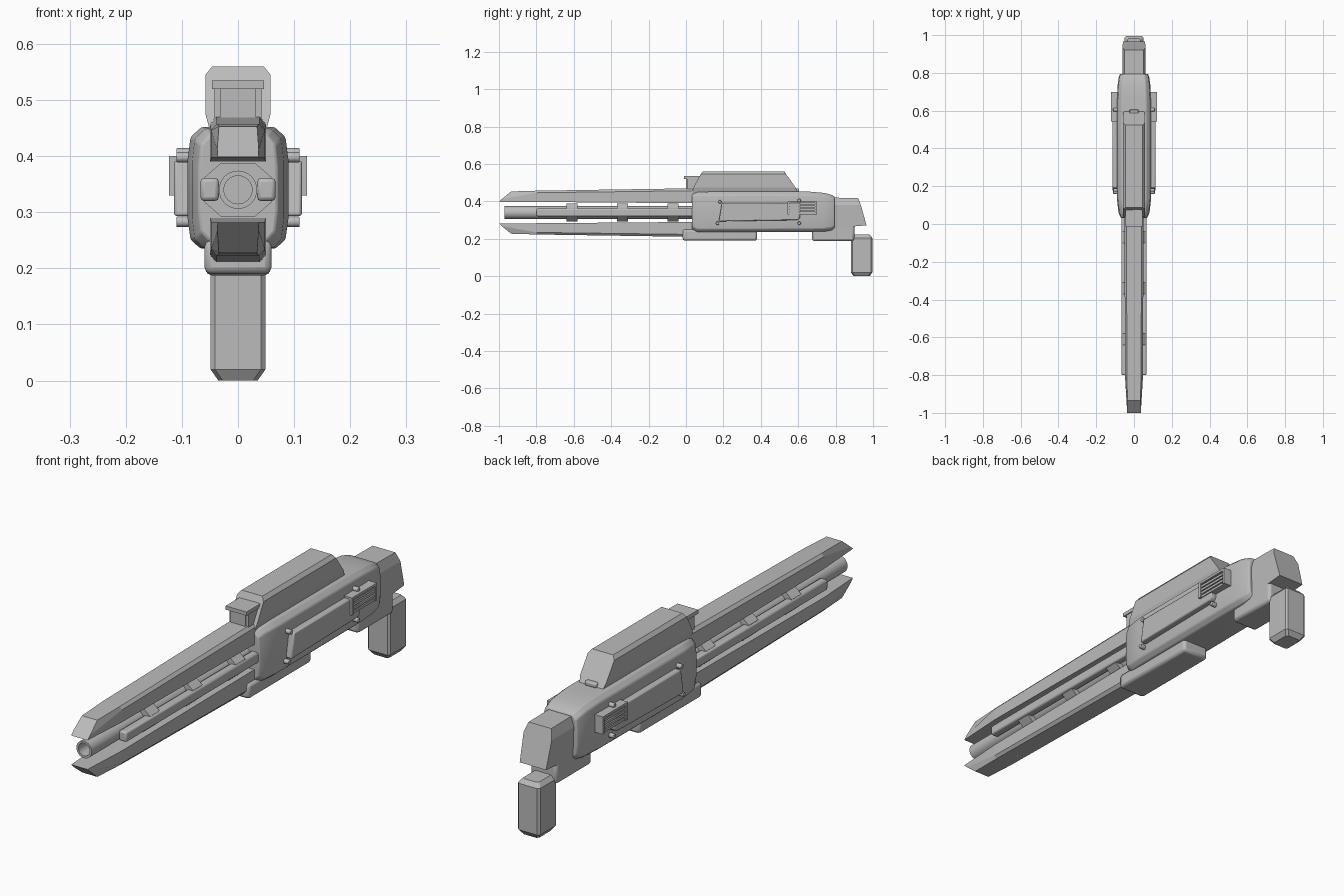
import bpy, bmesh, math
from mathutils import Matrix, Vector

old = bpy.data.objects.get("Cube")
if old:
    bpy.data.objects.remove(old)

grey = bpy.data.materials.new("plain_grey")
grey.use_nodes = True
GREY = (0.5, 0.5, 0.5, 1)
grey.diffuse_color = GREY
grey.node_tree.nodes["Principled BSDF"].inputs["Base Color"].default_value = GREY


def finish(name, bm, bevel=0, segments=2, smooth=True):
    bmesh.ops.recalc_face_normals(bm, faces=bm.faces)
    mesh = bpy.data.meshes.new(name)
    bm.to_mesh(mesh)
    bm.free()
    mesh.materials.append(grey)
    ob = bpy.data.objects.new(name, mesh)
    bpy.context.scene.collection.objects.link(ob)
    if bevel:
        mod = ob.modifiers.new("Bevel", "BEVEL")
        mod.width = bevel
        mod.segments = segments
        mod.limit_method = "ANGLE"
        mod.angle_limit = math.radians(25)
    if smooth:
        bpy.ops.object.select_all(action="DESELECT")
        ob.select_set(True)
        bpy.context.view_layer.objects.active = ob
        bpy.ops.object.shade_smooth_by_angle(angle=math.radians(30))
    return ob


def box(name, x, y, z, bevel=0, segments=2):
    """Box from (min, max) ranges."""
    bm = bmesh.new()
    bmesh.ops.create_cube(bm, size=1)
    for v in bm.verts:
        v.co = Vector([(a + b) / 2 + c * (b - a) for c, (a, b) in zip(v.co, (x, y, z))])
    return finish(name, bm, bevel, segments, bevel > 0)


def loft(name, stations, bevel=0, segments=2, smooth=False):
    """Skin half sections of (x, y, z), each mirrored across x."""
    bm = bmesh.new()
    rings = []
    for half in stations:
        ring = half + [(-x, y, z) for x, y, z in reversed(half)]
        rings.append([bm.verts.new(p) for p in ring])
    n = len(rings[0])
    for a, b in zip(rings, rings[1:]):
        for i in range(n):
            j = (i + 1) % n
            bm.faces.new((a[i], a[j], b[j], b[i]))
    bm.faces.new(rings[0])
    bm.faces.new(rings[-1])
    return finish(name, bm, bevel, segments, smooth)


def plate(name, profile, x0, x1, bevel=0):
    """Extrude a (y, z) profile along x."""
    bm = bmesh.new()
    face = bm.faces.new([bm.verts.new((x0, y, z)) for y, z in profile])
    ext = bmesh.ops.extrude_face_region(bm, geom=[face])
    for v in ext["geom"]:
        if isinstance(v, bmesh.types.BMVert):
            v.co.x = x1
    return finish(name, bm, bevel, 2, bevel > 0)


# Upper and lower barrel shrouds, mirrored about the bore
BORE = 0.34
for name, sign in (("upper_shroud", 1), ("lower_shroud", -1)):
    def z(h):
        return BORE + sign * h
    loft(name, [
        [(.036, -1, z(.058)), (.037, -.985, z(.072)), (.034, -.935, z(.113))],
        [(.048, -.8, z(.057)), (.048, -.8, z(.106)), (.038, -.8, z(.117))],
        [(.05, .05, z(.05)), (.05, .05, z(.117)), (.039, .05, z(.13))],
    ])

# Hollow barrel, turned from a profile
bm = bmesh.new()
profile = [(.034, .05), (.034, -.97), (.025, -.97), (.025, -.85), (0, -.85)]
pts = [bm.verts.new((r, y, 0)) for r, y in profile]
edges = [bm.edges.new(e) for e in zip(pts, pts[1:])]
bmesh.ops.spin(bm, geom=pts + edges, cent=(0, 0, 0), axis=(0, 1, 0),
               angle=math.tau, steps=32)
bmesh.ops.remove_doubles(bm, verts=bm.verts, dist=1e-5)
bmesh.ops.translate(bm, verts=bm.verts, vec=(0, 0, BORE))
finish("barrel", bm)

# Octagonal collars along the barrel
for i, y in enumerate((-.61, -.34, -.07)):
    ring = [(.03, .048), (.06, .022), (.06, -.022), (.03, -.048)]
    loft(f"barrel_collar_{i + 1}",
         [[(x, y + d, BORE + h) for x, h in ring] for d in (-.03, .03)])

# Receiver body with bulging sides and rounded ends
def section(y, w, top, bottom):
    return [(w * .72, y, top), (w * .94, y, top - .018), (w, y, top - .06),
            (w, y, bottom + .055), (w * .94, y, bottom + .016), (w * .74, y, bottom)]

loft("receiver", [
    section(.032, .07, .438, .25),
    section(.06, .082, .449, .236),
    section(.13, .09, .452, .235),
    section(.66, .09, .452, .237),
    section(.74, .086, .445, .239),
    section(.78, .08, .434, .245),
    section(.795, .074, .425, .255),
], .004, 2, True)

# Raised top cover with sloping ends
loft("top_cover", [
    [(.05, .035, .445), (.058, .04, .475), (.058, .078, .545), (.046, .088, .56)],
    [(.05, .6, .445), (.058, .585, .475), (.058, .535, .545), (.046, .525, .56)],
])
box("cover_latch", (-.025, .025), (.57, .605), (.45, .468), .005)

# Front sight block
box("sight_base", (-.032, .032), (.0, .09), (.455, .522))
box("sight_cap", (-.046, .046), (-.012, .09), (.52, .535))
for s in (-1, 1):
    box("sight_post_" + ("left" if s > 0 else "right"),
        sorted((s * .03, s * .042)), (.005, .09), (.455, .522))

# Blocks under the receiver
box("fore_block", (-.06, .06), (-.018, .38), (.19, .25), .012, 2)
plate("rear_block", [(.675, .187), (.9, .187), (.9, .28), (.675, .28)], -.058, .058, .012)

# Stock
loft("stock", [
    [(.058, .77, .255), (.062, .77, .38), (.05, .77, .42)],
    [(.058, .965, .272), (.062, .935, .38), (.05, .92, .418)],
])

# Grip with chamfered ends and corners
def grip_ring(z, inset):
    w, y0, y1, c = .049 - inset, .882 + inset, .996 - inset, .008
    return [(w - c, y0, z), (w, y0 + c, z), (w, y1 - c, z), (w - c, y1, z)]

loft("grip", [grip_ring(0, .014), grip_ring(.02, 0), grip_ring(.205, 0),
              grip_ring(.222, .014)])

# Details on both sides
for s, side in ((1, "left"), (-1, "right")):
    def across(a, b):
        return tuple(sorted((s * a, s * b)))

    # Rod beside the barrel
    box("side_rod_" + side, across(.034, .067), (-.8, .05), (.32, .361), .007)

    # Side panel and its corner studs
    plate("side_panel_" + side,
          [(.175, .293), (.192, .392), (.61, .392), (.61, .312), (.598, .3)],
          s * .08, s * .114, .005)
    for i, (y, h) in enumerate(((.168, .283), (.18, .398), (.605, .283), (.605, .405))):
        bm = bmesh.new()
        bmesh.ops.create_cone(bm, cap_ends=True, segments=12, radius1=.0095,
                              radius2=.0095, depth=.03,
                              matrix=Matrix.Translation((s * .095, y, h))
                              @ Matrix.Rotation(math.pi / 2, 4, "Y"))
        finish(f"panel_stud_{side}_{i + 1}", bm, .002)

    # Vent: frame, recessed back and slats
    x = across(.085, .123)
    y0, y1, z0, z1 = .542, .7, .33, .4
    box("vent_frame_top_" + side, x, (y0, y1), (z1 - .01, z1))
    box("vent_frame_bottom_" + side, across(.085, .118), (y0, y1), (z0, z0 + .01))
    box("vent_frame_front_" + side, x, (y0, y0 + .012), (z0, z1))
    box("vent_frame_rear_" + side, x, (y1 - .01, y1), (z0, z1))
    box("vent_back_" + side, across(.085, .11), (y0, y1), (z0, z1))
    for i in range(3):
        zc = z0 + .02 + i * .015
        box(f"vent_slat_{side}_{i + 1}", across(.1, .119), (y0, y1), (zc - .005, zc + .005))
